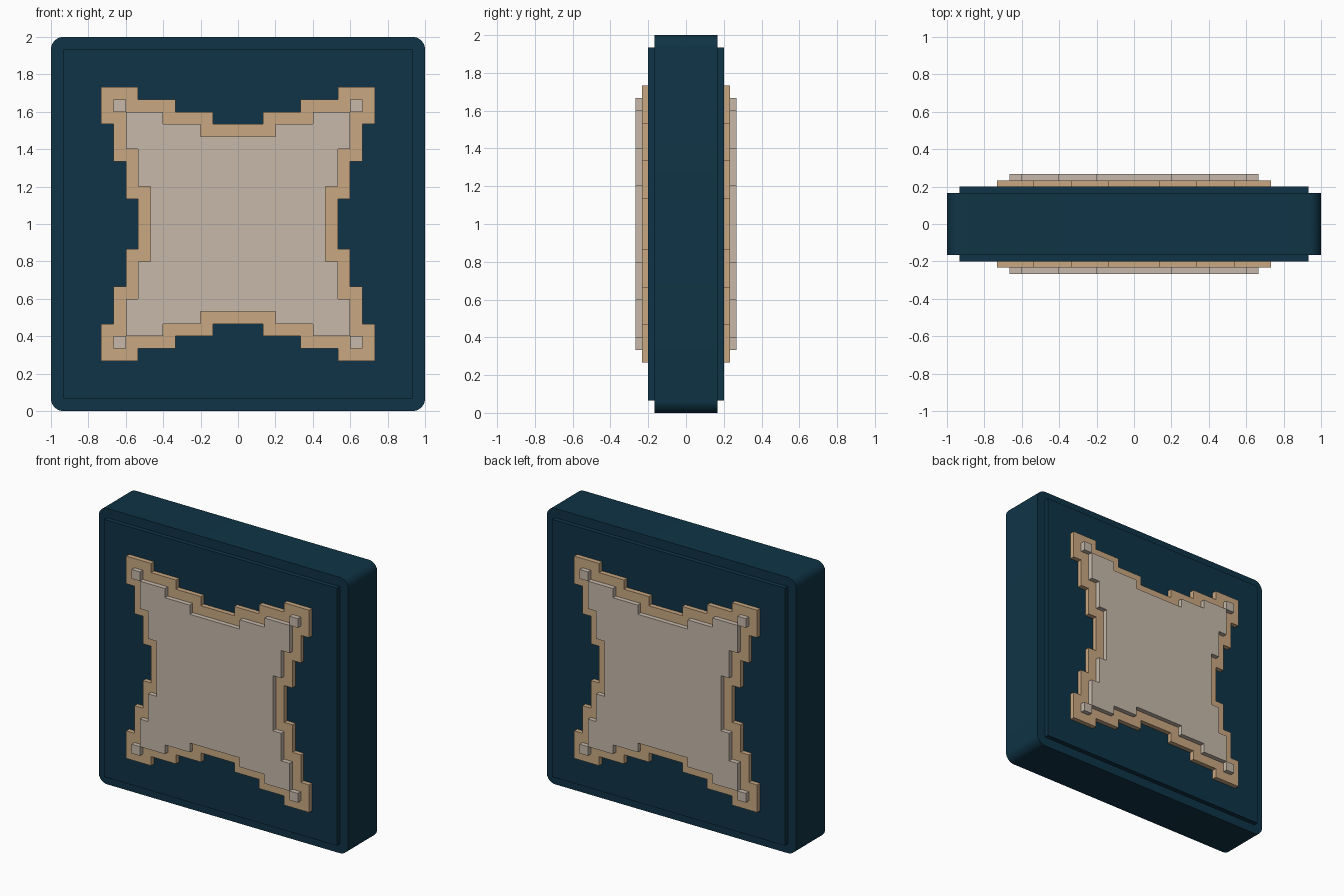
import bpy
import bmesh
import math

if "Cube" in bpy.data.objects:
    bpy.data.objects.remove(bpy.data.objects["Cube"], do_unlink=True)

U = 1 / 15  # pixel size of the stepped relief


def make_material(name, rgb):
    mat = bpy.data.materials.new(name)
    mat.use_nodes = True
    color = (*rgb, 1)
    mat.diffuse_color = color
    mat.node_tree.nodes["Principled BSDF"].inputs["Base Color"].default_value = color
    return mat


teal = make_material("dark teal", (0.0048, 0.034, 0.061))
tan = make_material("tan", (0.584, 0.392, 0.223))
beige = make_material("pale beige", (0.571, 0.485, 0.402))


def slab(name, outline, y0, y1, mat):
    """Extrude an (x, z) outline, in pixels, from y0 to y1."""
    bm = bmesh.new()
    face = bm.faces.new([bm.verts.new((x * U, y0 * U, z * U + 1)) for x, z in outline])
    ext = bmesh.ops.extrude_face_region(bm, geom=[face])
    verts = [v for v in ext["geom"] if isinstance(v, bmesh.types.BMVert)]
    bmesh.ops.translate(bm, verts=verts, vec=(0, (y1 - y0) * U, 0))
    bmesh.ops.recalc_face_normals(bm, faces=bm.faces)
    mesh = bpy.data.meshes.new(name)
    bm.to_mesh(mesh)
    bm.free()
    mesh.materials.append(mat)
    obj = bpy.data.objects.new(name, mesh)
    bpy.context.collection.objects.link(obj)
    return obj


def rect(cx, cz, h):
    return [(cx - h, cz - h), (cx + h, cz - h), (cx + h, cz + h), (cx - h, cz + h)]


def stepped_star(x, z, steps):
    """Outline with stair edges rising to each corner, repeated by quarter turns."""
    stairs = [(x, z)]
    for _ in range(steps):
        stairs += [(x, z + 1), (x + 3, z + 1)]
        x, z = x + 3, z + 1
    if stairs[-1][0] != stairs[-1][1]:
        raise ValueError("stairs must end on the diagonal")
    quarter = [(b, a) for a, b in stairs] + stairs[-2::-1]
    points = []
    for _ in range(4):
        points += quarter
        quarter = [(-b, a) for a, b in quarter]
    return points


# Body with rounded corners
body = slab("body", rect(0, 0, 15), -2.5, 2.5, teal)
bm = bmesh.new()
bm.from_mesh(body.data)
depth_edges = [e for e in bm.edges if abs(e.verts[0].co.y - e.verts[1].co.y) > U]
bmesh.ops.bevel(bm, geom=depth_edges, offset=U, segments=8, profile=0.5, affect='EDGES')
bm.to_mesh(body.data)
bm.free()
bpy.context.view_layer.objects.active = body
body.select_set(True)
bpy.ops.object.shade_smooth_by_angle(angle=math.radians(30))

# Layered relief on both faces
for side, s in (("front", -1), ("back", 1)):
    slab(side + "_panel", rect(0, 0, 14), s * 2.5, s * 3, teal)
    slab(side + "_border", stepped_star(2, 8, 3), s * 3, s * 3.5, tan)
    slab(side + "_inlay", stepped_star(3, 7, 2), s * 3.5, s * 4, beige)
    for z_name, sz in (("upper", 1), ("lower", -1)):
        for x_name, sx in (("left", 1), ("right", -1)):
            slab(f"{side}_{z_name}_{x_name}_stud", rect(sx * 9.5, sz * 9.5, 0.5),
                 s * 3.5, s * 4, beige)
